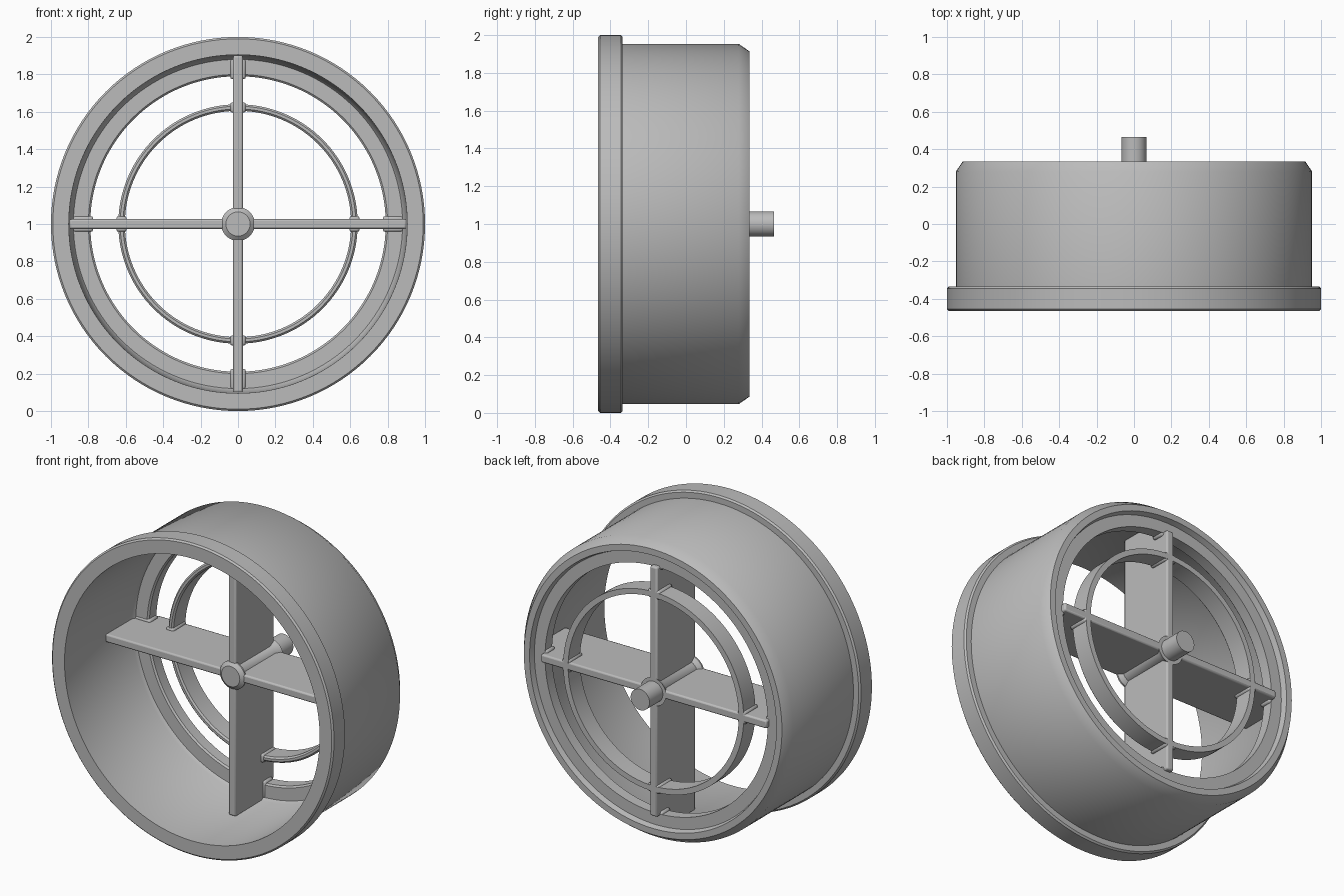
import bpy, bmesh, math
from mathutils import Matrix, Vector

cube = bpy.data.objects.get("Cube")
if cube:
    bpy.data.objects.remove(cube, do_unlink=True)

# Single grey material
grey = bpy.data.materials.new("plain grey")
grey.use_nodes = True
grey.diffuse_color = (0.5, 0.5, 0.5, 1)
grey.node_tree.nodes["Principled BSDF"].inputs["Base Color"].default_value = (0.5, 0.5, 0.5, 1)

AXIS_HEIGHT = 1.0


def finish(name, bm, bevel=0.0, angle=35):
    """Turn a bmesh into a shaded object raised to the axle height."""
    bmesh.ops.recalc_face_normals(bm, faces=bm.faces)
    mesh = bpy.data.meshes.new(name)
    bm.to_mesh(mesh)
    bm.free()
    mesh.materials.append(grey)
    ob = bpy.data.objects.new(name, mesh)
    ob.location.z = AXIS_HEIGHT
    bpy.context.collection.objects.link(ob)
    if bevel:
        mod = ob.modifiers.new("edge", "BEVEL")
        mod.width = bevel
        mod.segments = 2
    bpy.ops.object.select_all(action="DESELECT")
    ob.select_set(True)
    bpy.context.view_layer.objects.active = ob
    bpy.ops.object.shade_smooth_by_angle(angle=math.radians(angle))
    return ob


def lathe(name, profile, closed=True, steps=128):
    """Spin (radius, y) points around the y axis."""
    bm = bmesh.new()
    verts = [bm.verts.new((r, y, 0)) for r, y in profile]
    pairs = list(zip(verts, verts[1:]))
    if closed:
        pairs.append((verts[-1], verts[0]))
    edges = [bm.edges.new(p) for p in pairs]
    bmesh.ops.spin(bm, geom=verts + edges, cent=(0, 0, 0), axis=(0, 1, 0),
                   angle=math.tau, steps=steps)
    bmesh.ops.remove_doubles(bm, verts=bm.verts, dist=0.0005)
    return finish(name, bm)


def add_box(bm, low, high, turn):
    """Add a box between two corners, turned about the y axis."""
    low, high = Vector(low), Vector(high)
    mat = (Matrix.Rotation(turn, 4, "Y") @ Matrix.Translation((low + high) / 2)
           @ Matrix.Diagonal((*(high - low), 1)))
    bmesh.ops.create_cube(bm, size=1, matrix=mat)


# Drum with front rim, chamfered back edge and inner flange
lathe("drum_shell", [
    (0.905, -0.465), (0.99, -0.465), (1.0, -0.455), (1.0, -0.345),
    (0.99, -0.335), (0.953, -0.335), (0.953, 0.28), (0.915, 0.335),
    (0.875, 0.335), (0.865, 0.30), (0.79, 0.30), (0.79, 0.23),
    (0.80, 0.22), (0.88, 0.22), (0.893, 0.20)])

# Thin inner ring
lathe("inner_ring", [
    (0.605, 0.21), (0.615, 0.20), (0.63, 0.20), (0.64, 0.21),
    (0.64, 0.33), (0.605, 0.33)])

# Axle with flared hub collars
lathe("axle", [
    (0, -0.075), (0.065, -0.075), (0.09, -0.055), (0.09, -0.045),
    (0.067, -0.02), (0.067, 0.29), (0.09, 0.33), (0.067, 0.33),
    (0.067, 0.465), (0, 0.465)], closed=False, steps=40)

# Two crossing blades
for name, turn in (("horizontal_spoke", 0), ("vertical_spoke", math.pi / 2)):
    bm = bmesh.new()
    add_box(bm, (-0.9, -0.06, -0.026), (0.9, 0.30, 0.026), turn)
    add_box(bm, (-0.8, 0.20, -0.026), (0.8, 0.33, 0.026), turn)
    finish(name, bm, bevel=0.01)

# Small gussets where the blades meet the ring and the flange
bm = bmesh.new()
for i in range(4):
    turn = i * math.pi / 2
    add_box(bm, (0.595, 0.195, -0.042), (0.65, 0.33, 0.042), turn)
    add_box(bm, (0.775, 0.215, -0.042), (0.885, 0.30, 0.042), turn)
finish("joint_gussets", bm, bevel=0.012)
